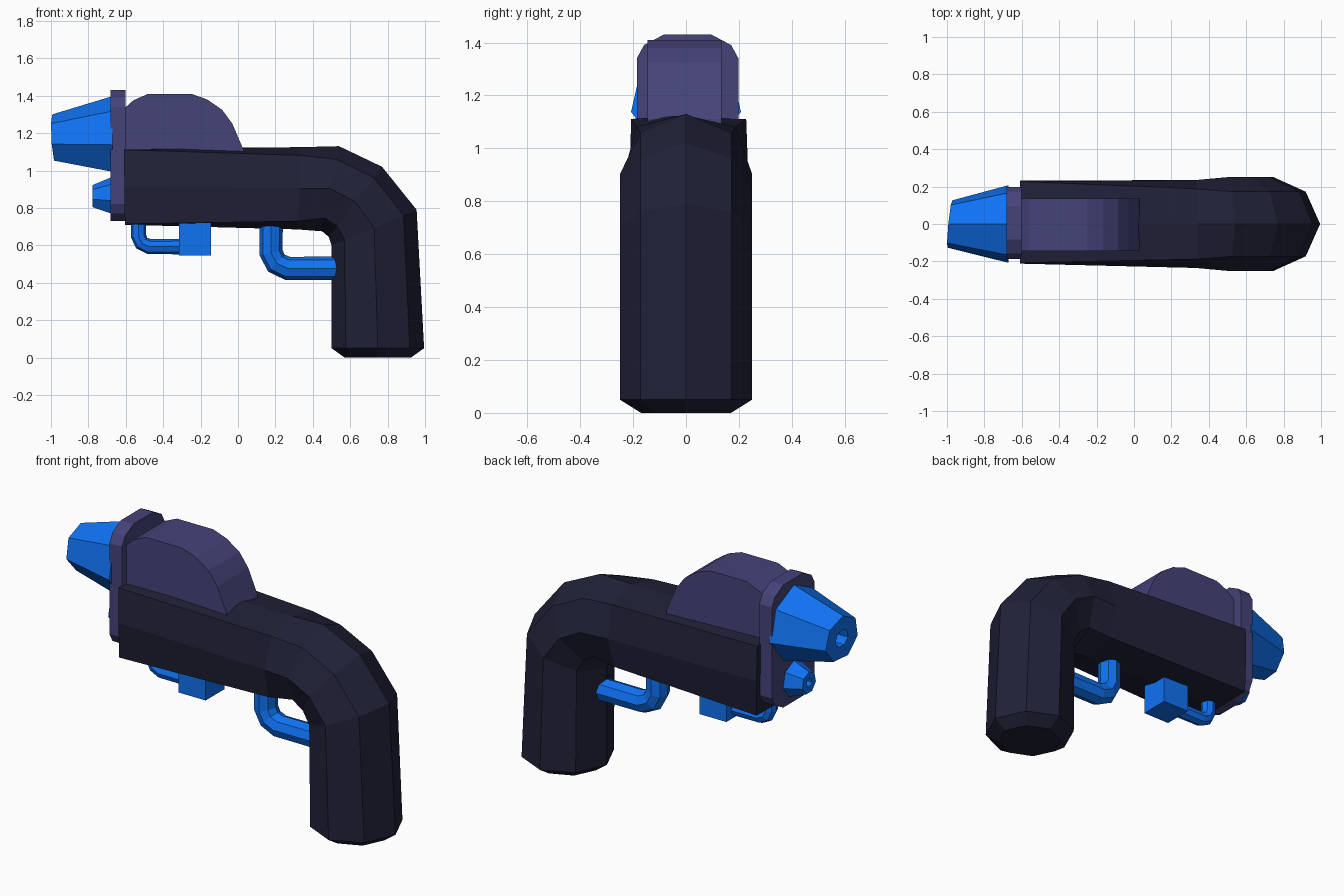
import bpy, bmesh
from math import cos, sin, pi
from mathutils import Vector

if "Cube" in bpy.data.objects:
    bpy.data.objects.remove(bpy.data.objects["Cube"])


def material(name, color):
    m = bpy.data.materials.new(name)
    m.diffuse_color = (*color, 1)
    m.use_nodes = True
    m.node_tree.nodes["Principled BSDF"].inputs["Base Color"].default_value = m.diffuse_color
    return m


DARK = material("dark_shell", (0.015, 0.015, 0.04))
PURPLE = material("purple", (0.06, 0.056, 0.19))
BLUE = material("bright_blue", (0.005, 0.17, 0.9))


def loft(name, rings, mat):
    """Skin a list of equal-length point rings and cap both ends."""
    bm = bmesh.new()
    vs = [[bm.verts.new(p) for p in ring] for ring in rings]
    n = len(vs[0])
    for a, b in zip(vs, vs[1:]):
        for i in range(n):
            j = (i + 1) % n
            bm.faces.new((a[i], a[j], b[j], b[i]))
    bm.faces.new(vs[0])
    bm.faces.new(vs[-1])
    bmesh.ops.recalc_face_normals(bm, faces=bm.faces)
    me = bpy.data.meshes.new(name)
    bm.to_mesh(me)
    bm.free()
    me.materials.append(mat)
    ob = bpy.data.objects.new(name, me)
    bpy.context.collection.objects.link(ob)
    return ob


def section(outer, inner, w, k=0.69, cy=0.0):
    """Eight-sided cross-section between two xz points; k = 1 is a box."""
    o, i = Vector((outer[0], cy, outer[1])), Vector((inner[0], cy, inner[1]))
    c, u, y = (o + i) / 2, (o - i) / 2, Vector((0, w, 0))
    steps = [(1, 0), (k, k), (0, 1), (-k, k), (-1, 0), (-k, -k), (0, -1), (k, -k)]
    return [c + u * a + y * b for a, b in steps]


def nozzle(name, rings, sides=7):
    """Tapered hollow nozzle along x from (x, z, radius) rings, tip slightly skewed."""
    out = []
    for x, z, r, skew in rings:
        ring = []
        for i in range(sides):
            a = 2 * pi * i / sides
            dy, dz = r * sin(a), r * cos(a)
            ring.append((x + skew * (0.1 * dy - 0.06 * dz), dy, z + dz))
        out.append(ring)
    return loft(name, out, BLUE)


def pipe(name, path, r, sides=8):
    """Round bar following an xz path."""
    pts = [Vector((x, 0, z)) for x, z in path]
    rings = []
    for i, p in enumerate(pts):
        d1 = (p - pts[max(i - 1, 0)]).normalized()
        d2 = (pts[min(i + 1, len(pts) - 1)] - p).normalized()
        t = (d1 + d2).normalized()
        side = t.cross(Vector((0, 1, 0)))
        rings.append([p + r * (side * cos(2 * pi * j / sides) + Vector((0, sin(2 * pi * j / sides), 0)))
                      for j in range(sides)])
    return loft(name, rings, BLUE)


# Body and grip: one swept shell, boxy at the front and octagonal at the grip
loft("body_and_grip", [
    section((-0.61, 1.115), (-0.605, 0.71), 0.222, 0.98, 0.01),
    section((0.34, 1.125), (0.32, 0.685), 0.235, 0.8),
    section((0.54, 1.13), (0.45, 0.675), 0.25),
    section((0.77, 1.02), (0.485, 0.645), 0.25),
    section((0.955, 0.79), (0.5, 0.60), 0.25),
    section((0.995, 0.05), (0.5, 0.05), 0.25),
    section((0.925, 0.0), (0.57, 0.0), 0.17),
], DARK)

# Front plate with chamfered corners
half = [(0.09, 1.43), (0.165, 1.39), (0.192, 1.34), (0.192, 0.82), (0.165, 0.77), (0.09, 0.73)]
outline = half + [(-y, z) for y, z in reversed(half)]
loft("front_plate", [[(x, y + 0.006, z) for y, z in outline] for x in (-0.682, -0.602)], PURPLE)

# Rounded housing on top
dome = [(-0.61, 1.0), (-0.61, 1.33), (-0.56, 1.375), (-0.48, 1.41), (-0.25, 1.41),
        (-0.165, 1.38), (-0.085, 1.325), (-0.03, 1.25), (0.03, 1.11), (0.03, 1.0)]
loft("top_housing", [[(x, y, z) for x, z in dome] for y in (-0.145, 0.135)], PURPLE)

# Main and small nozzles with recessed bores
nozzle("main_nozzle", [(-0.67, 1.185, 0.213, 0), (-0.985, 1.17, 0.13, 1),
                       (-0.985, 1.17, 0.05, 1), (-0.88, 1.17, 0.05, 0)])
nozzle("small_nozzle", [(-0.67, 0.862, 0.105, 0), (-0.778, 0.86, 0.062, 0),
                        (-0.778, 0.86, 0.025, 0), (-0.73, 0.86, 0.025, 0)])

# Block and bent bar under the barrel
loft("under_block", [[(x, y, z) for x, y in ((-0.315, -0.085), (-0.145, -0.085),
                                             (-0.145, 0.085), (-0.315, 0.085))]
                     for z in (0.545, 0.73)], BLUE)
pipe("under_bar", [(-0.532, 0.74), (-0.532, 0.65), (-0.515, 0.612), (-0.475, 0.593), (-0.30, 0.593)], 0.041)

# Hand guard between body and grip
pipe("hand_guard", [(0.177, 0.74), (0.177, 0.56), (0.205, 0.505), (0.265, 0.477), (0.56, 0.477)], 0.063)
